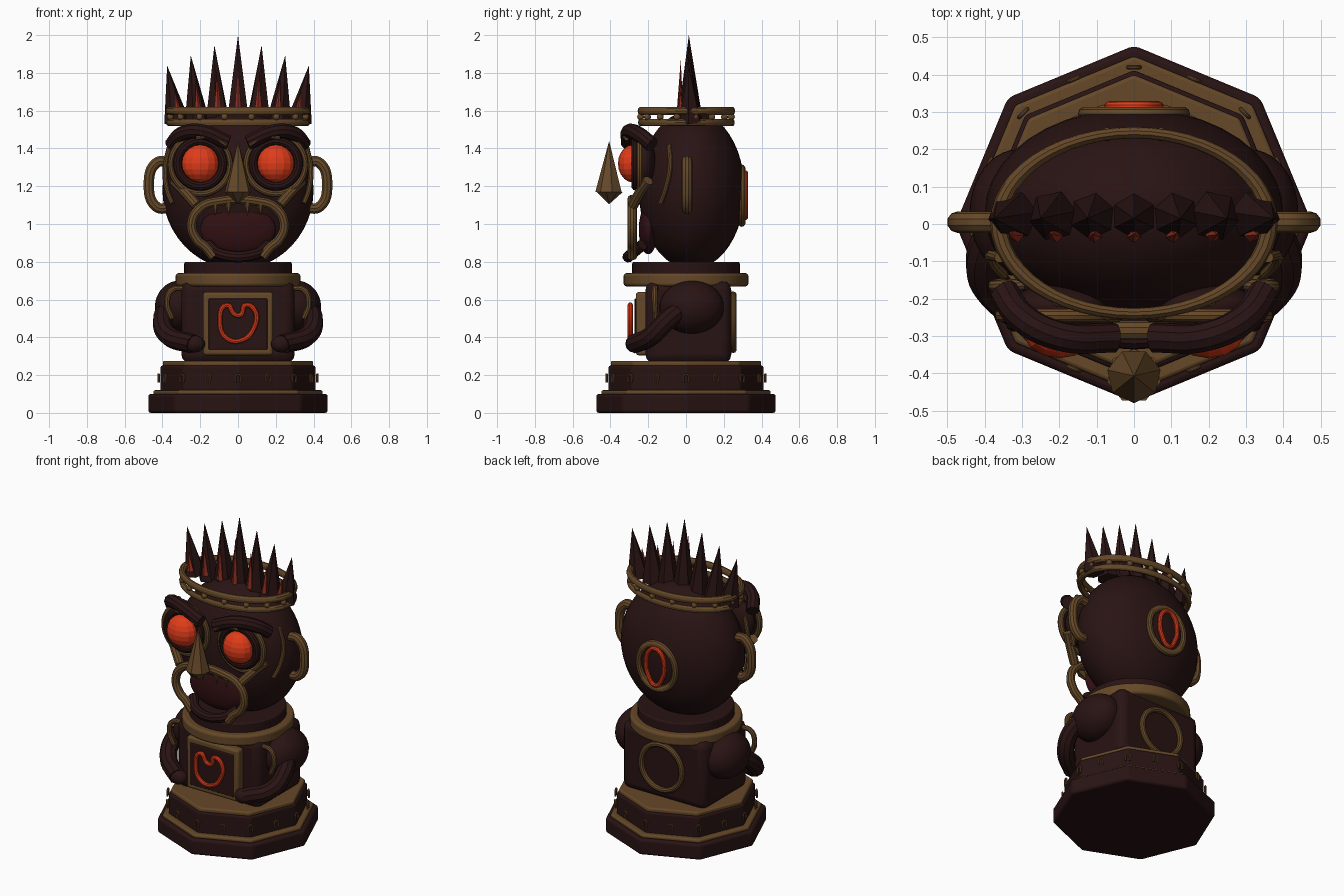
import bpy, math
from mathutils import Vector

if "Cube" in bpy.data.objects:
    bpy.data.objects.remove(bpy.data.objects["Cube"])


def material(name, rgb):
    m = bpy.data.materials.new(name)
    m.use_nodes = True
    m.diffuse_color = (*rgb, 1)
    m.node_tree.nodes["Principled BSDF"].inputs["Base Color"].default_value = (*rgb, 1)
    return m


DARK = material("dark wood", (0.022, 0.0065, 0.0065))
BROWN = material("bronze brown", (0.13, 0.065, 0.021))
RED = material("glowing red", (0.75, 0.045, 0.01))
MOUTH = material("mouth red", (0.03, 0.005, 0.006))
EMBER = material("ember red", (0.3, 0.03, 0.015))


def finish(name, mat, smooth=True, bevel=0):
    ob = bpy.context.object
    ob.name = name
    ob.data.materials.clear()
    ob.data.materials.append(mat)
    bpy.ops.object.transform_apply(location=False, rotation=True, scale=True)
    if bevel:
        b = ob.modifiers.new("rounded edges", "BEVEL")
        b.width, b.segments = bevel, 3
    if smooth:
        bpy.ops.object.shade_smooth_by_angle(angle=math.radians(35))
    return ob


def ball(name, mat, loc, scale):
    bpy.ops.mesh.primitive_uv_sphere_add(segments=40, ring_count=24, location=loc)
    bpy.context.object.scale = scale
    return finish(name, mat)


def disc(name, mat, radius, low, high, sides=8, bevel=0.01):
    bpy.ops.mesh.primitive_cylinder_add(vertices=sides, radius=radius, depth=high - low,
                                        location=(0, 0, (low + high) / 2))
    return finish(name, mat, bevel=bevel)


def box(name, mat, low, high, bevel=0.01):
    low, high = Vector(low), Vector(high)
    bpy.ops.mesh.primitive_cube_add(size=1, location=(low + high) / 2)
    bpy.context.object.scale = high - low
    return finish(name, mat, bevel=bevel)


def ring(name, mat, loc, major, minor, upright=True, scale=(1, 1, 1)):
    bpy.ops.mesh.primitive_torus_add(major_radius=major, minor_radius=minor, location=loc,
                                     major_segments=48, minor_segments=10,
                                     rotation=(math.pi / 2 if upright else 0, 0, 0))
    finish(name, mat)
    bpy.context.object.scale = scale


def tube(name, mat, points, radius, closed=False):
    curve = bpy.data.curves.new(name, "CURVE")
    curve.dimensions = "3D"
    curve.bevel_depth, curve.bevel_resolution = radius, 3
    curve.resolution_u, curve.use_fill_caps = 8, True
    s = curve.splines.new("BEZIER")
    s.bezier_points.add(len(points) - 1)
    for p, co in zip(s.bezier_points, points):
        p.co = co
        p.handle_left_type = p.handle_right_type = "AUTO"
    s.use_cyclic_u = closed
    ob = bpy.data.objects.new(name, curve)
    bpy.context.collection.objects.link(ob)
    bpy.ops.object.select_all(action="DESELECT")
    ob.select_set(True)
    bpy.context.view_layer.objects.active = ob
    bpy.ops.object.convert(target="MESH")
    return finish(name, mat)


def cone(name, mat, base, tip, radius, sides=6):
    base, tip = Vector(base), Vector(tip)
    axis = tip - base
    bpy.ops.mesh.primitive_cone_add(vertices=sides, radius1=radius, depth=axis.length,
                                    location=(base + tip) / 2,
                                    rotation=axis.to_track_quat("Z", "Y").to_euler())
    return finish(name, mat, smooth=False)


# Stepped octagonal plinth
disc("plinth_bottom", DARK, 0.478, 0, 0.1, bevel=0.015)
disc("plinth_lower_trim", BROWN, 0.45, 0.095, 0.12)
disc("plinth_top", DARK, 0.412, 0.11, 0.25)
disc("plinth_upper_trim", BROWN, 0.4, 0.245, 0.275)
for i in range(16):
    a = i * math.pi / 8
    pts = [(0.42 * math.cos(a) - t * math.sin(a), 0.42 * math.sin(a) + t * math.cos(a), z)
           for t, z in ((-0.012, 0.16), (-0.01, 0.2), (0.01, 0.2), (0.012, 0.16))]
    tube("plinth_stud", BROWN, pts, 0.006)

# Torso, collar and neck
box("torso", DARK, (-0.3, -0.215, 0.26), (0.3, 0.24, 0.7), 0.05)
disc("collar", BROWN, 0.33, 0.67, 0.74, 48, 0.015)
disc("neck", DARK, 0.285, 0.73, 0.8, 48)
ring("torso_back_ring", BROWN, (0, 0.25, 0.48), 0.145, 0.018)

# Chest plaque with its emblem
box("plaque_frame", BROWN, (-0.185, -0.265, 0.305), (0.185, -0.2, 0.64), 0.015)
box("plaque_panel", DARK, (-0.155, -0.272, 0.335), (0.155, -0.25, 0.605), 0.005)
emblem = [(-0.06, 0.57), (-0.095, 0.48), (-0.06, 0.395), (0.02, 0.385), (0.085, 0.45),
          (0.09, 0.54), (0.04, 0.57), (0.015, 0.52), (-0.015, 0.52)]
tube("plaque_emblem", RED, [(x, -0.295, z) for x, z in emblem], 0.014, True)

# Head and mouth
ball("head", DARK, (0, 0.03, 1.18), (0.4, 0.28, 0.42))
ball("mouth_interior", MOUTH, (0, -0.2, 0.97), (0.2, 0.05, 0.13))
half = [(0.1, 1.12), (0.2, 1.085), (0.245, 1.0), (0.22, 0.92), (0.17, 0.875), (0.13, 0.825)]
lip = [(-x, -0.285, z) for x, z in reversed(half)] + [(x, -0.285, z) for x, z in half]
tube("upper_lip", BROWN, lip, 0.026)
tube("lower_lip", DARK, [(-0.16, -0.23, 0.89), (-0.09, -0.29, 0.84), (0.09, -0.29, 0.84),
                         (0.16, -0.23, 0.89)], 0.03)
for x in (-0.12, -0.05, 0.05, 0.12):
    cone("tooth", BROWN, (x, -0.29, 1.11), (x, -0.29, 1.04), 0.02, 7)

# Faceted nose
cone("nose", BROWN, (0, -0.407, 1.17), (0, -0.407, 1.44), 0.073, 7)
cone("nose_underside", BROWN, (0, -0.407, 1.17), (0, -0.407, 1.105), 0.073, 7)

# Paired parts
for side, s in (("left", 1), ("right", -1)):
    def path(*pts):
        return [(s * x, y, z) for x, y, z in pts]

    bpy.ops.mesh.primitive_uv_sphere_add(segments=14, ring_count=10, location=(s * 0.2, -0.28, 1.32))
    bpy.context.object.scale = (0.1, 0.08, 0.1)
    finish(side + "_eye", RED, smooth=False)
    ball(side + "_eye_socket", DARK, (s * 0.2, -0.22, 1.32), (0.13, 0.06, 0.13))
    ring(side + "_eye_rim", DARK, (s * 0.2, -0.265, 1.32), 0.12, 0.024)
    ring(side + "_goggle_ring", BROWN, (s * 0.2, -0.245, 1.315), 0.155, 0.018)
    tube(side + "_eyebrow", DARK, path((0.35, -0.18, 1.42), (0.3, -0.25, 1.475),
                                       (0.2, -0.3, 1.49), (0.05, -0.305, 1.43)), 0.04)
    tube(side + "_brow_wrinkle", BROWN, path((0.22, -0.315, 1.455), (0.14, -0.33, 1.465),
                                             (0.06, -0.33, 1.42)), 0.013)
    tube(side + "_cheek_fold", BROWN, path((0.34, -0.2, 1.23), (0.3, -0.23, 1.19),
                                           (0.22, -0.28, 1.1)), 0.028)
    tube(side + "_temple_fold", BROWN, path((0.36, -0.09, 1.42), (0.385, -0.085, 1.3),
                                            (0.375, -0.11, 1.18), (0.35, -0.135, 1.11)), 0.014)
    tube(side + "_ear", BROWN, path((0.37, 0.005, 1.33), (0.43, 0.005, 1.325), (0.472, 0.005, 1.21),
                                    (0.43, 0.005, 1.09), (0.36, 0.005, 1.085)), 0.029)
    ball(side + "_shoulder", DARK, (s * 0.31, 0.03, 0.56), (0.13, 0.17, 0.14))
    tube(side + "_arm", DARK, path((0.36, 0.0, 0.57), (0.4, -0.1, 0.49), (0.37, -0.18, 0.41),
                                   (0.24, -0.275, 0.365)), 0.052)
    ball(side + "_hand", DARK, (s * 0.23, -0.275, 0.365), (0.055, 0.045, 0.045))
    tube(side + "_shoulder_band", BROWN, path((0.28, -0.16, 0.66), (0.35, -0.165, 0.65),
                                              (0.375, -0.165, 0.58), (0.35, -0.16, 0.5)), 0.016)

# Emblem on the back of the head
ring("head_back_ring", BROWN, (0, 0.295, 1.15), 0.13, 0.02, scale=(1, 1, 1.1))
leaf = [(0, 1.035), (0.05, 1.09), (0.065, 1.17), (0.04, 1.25), (0, 1.27),
        (-0.04, 1.25), (-0.065, 1.17), (-0.05, 1.09)]
tube("head_back_emblem", RED, [(x, 0.315, z) for x, z in leaf], 0.014, True)

# Crown rings and beads
for name, z, r in (("crown_lower_ring", 1.537, 0.02), ("crown_upper_ring", 1.598, 0.023)):
    ring(name, BROWN, (0, 0.002, z), 0.362, r, False, (1, 0.67, 1))
for i in range(16):
    a = math.tau * (i + 0.5) / 16
    ball("crown_bead", BROWN, (0.365 * math.cos(a), 0.245 * math.sin(a), 1.567), (0.018,) * 3)

# Row of spikes with glowing cracks
for i in range(-3, 4):
    height = 2.0 - 0.054 * abs(i)
    cone("crown_spike", DARK, (i * 0.108, 0.022, 1.54), (i * 0.125, 0.015, height), 0.068)
    cone("spike_crack", EMBER, (i * 0.105, -0.03, 1.58),
         (i * 0.112, -0.028, height - 0.13), 0.02, 5)
